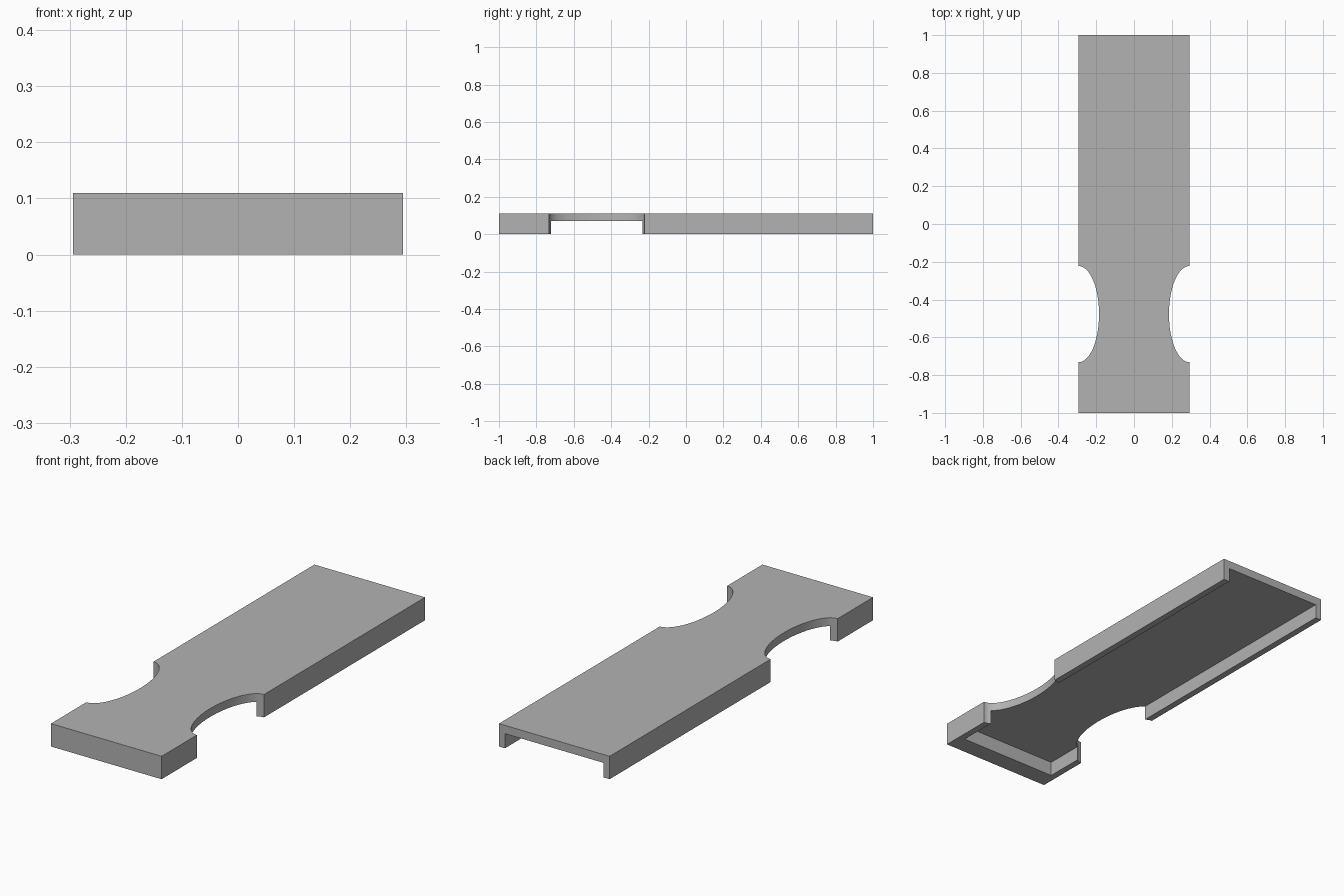
import bpy
import math

if "Cube" in bpy.data.objects:
    bpy.data.objects.remove(bpy.data.objects["Cube"], do_unlink=True)

HALF_W, HEIGHT = 0.294, 0.11
RAIL, DECK_Z, FRONT_WALL = 0.032, 0.07, 0.09
NOTCH_Y, NOTCH_RX, NOTCH_RY = -0.477, 0.109, 0.255

grey = bpy.data.materials.new("plain grey")
grey.use_nodes = True
grey.diffuse_color = (0.45, 0.45, 0.45, 1)
grey.node_tree.nodes["Principled BSDF"].inputs["Base Color"].default_value = grey.diffuse_color


def box(name, low, high):
    """Box spanning two opposite corners."""
    centre = [(a + b) / 2 for a, b in zip(low, high)]
    bpy.ops.mesh.primitive_cube_add(size=1, location=centre)
    ob = bpy.context.object
    ob.name = name
    ob.scale = [b - a for a, b in zip(low, high)]
    bpy.ops.object.transform_apply(location=True, rotation=True, scale=True)
    ob.data.materials.append(grey)
    return ob


def cut(body, cutter):
    """Subtract the cutter from the body and discard it."""
    cutter.hide_render = True
    mod = body.modifiers.new("cut", 'BOOLEAN')
    mod.operation = 'DIFFERENCE'
    mod.solver = 'EXACT'
    mod.object = cutter
    bpy.context.view_layer.objects.active = body
    bpy.ops.object.modifier_apply(modifier=mod.name)
    bpy.data.objects.remove(cutter, do_unlink=True)


# Long slab
body = box("channel_plate", (-HALF_W, -1, 0), (HALF_W, 1, HEIGHT))

# Underside hollow: leaves two side rails and a front wall, open at the back
inner = HALF_W - RAIL
cut(body, box("hollow_cutter", (-inner, FRONT_WALL - 1, -0.1), (inner, 1.1, DECK_Z)))

# Half-oval notches in both sides
for side in (-1, 1):
    bpy.ops.mesh.primitive_cylinder_add(vertices=96, radius=1, depth=1,
                                        location=(side * HALF_W, NOTCH_Y, 0))
    notch = bpy.context.object
    notch.name = "notch_cutter"
    notch.scale = (NOTCH_RX, NOTCH_RY, 1)
    notch.data.materials.append(grey)
    cut(body, notch)

# Smooth notch walls, crisp edges elsewhere
bpy.ops.object.select_all(action='DESELECT')
body.select_set(True)
bpy.context.view_layer.objects.active = body
bpy.ops.object.shade_smooth_by_angle(angle=math.radians(30))
